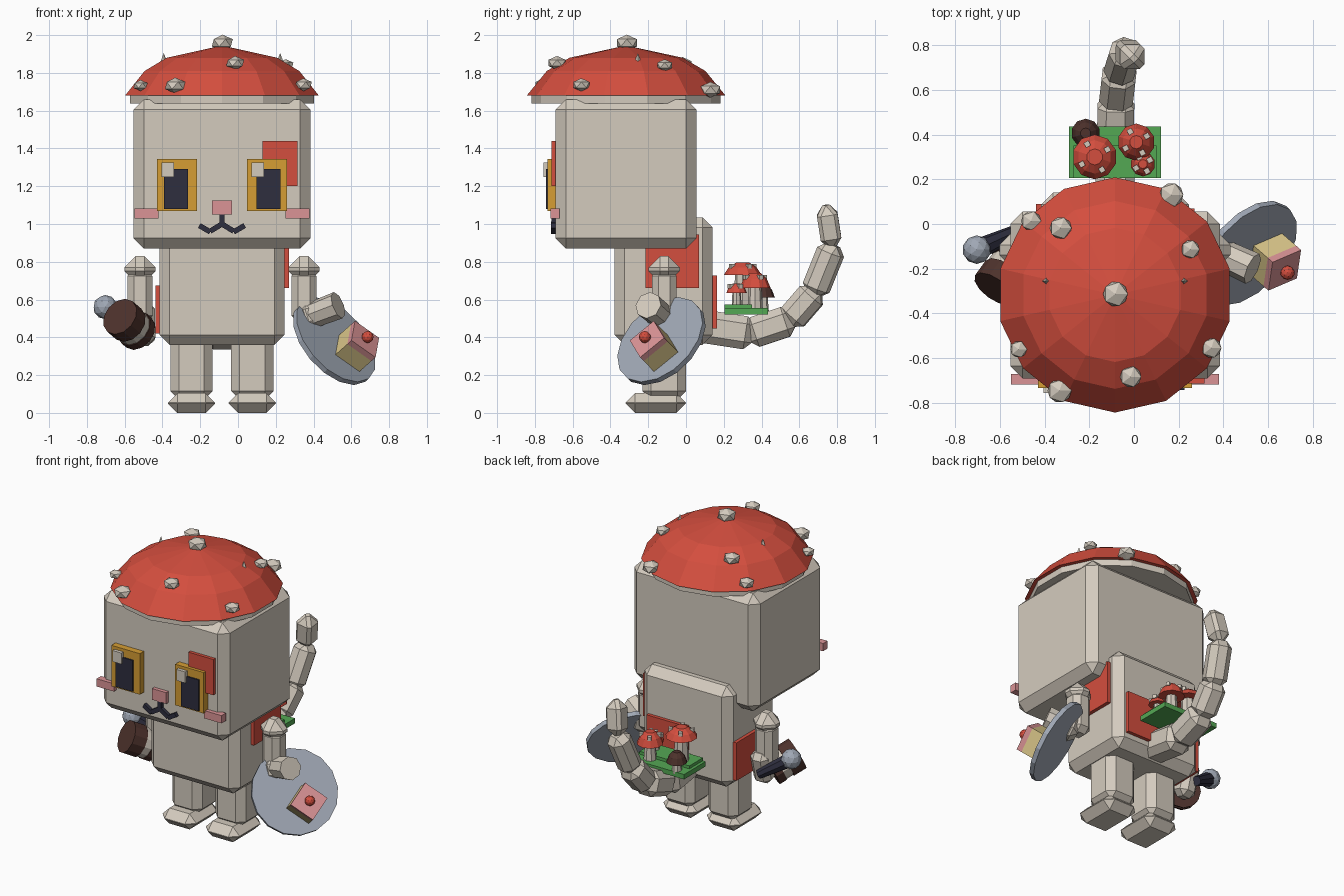
import bpy, bmesh, math
from mathutils import Vector, Matrix

if "Cube" in bpy.data.objects:
    bpy.data.objects.remove(bpy.data.objects["Cube"])


def mat(name, r, g, b):
    m = bpy.data.materials.new(name)
    lin = [((c / 255 + 0.055) / 1.055) ** 2.4 for c in (r, g, b)]
    m.diffuse_color = (*lin, 1)
    m.use_nodes = True
    m.node_tree.nodes["Principled BSDF"].inputs["Base Color"].default_value = m.diffuse_color
    return m


FUR = mat("pale_fur", 212, 203, 190)
RED = mat("mushroom_red", 212, 78, 62)
GOLD = mat("eye_gold", 214, 158, 52)
NAVY = mat("dark_navy", 46, 46, 62)
PINK = mat("soft_pink", 219, 148, 150)
BROWN = mat("dark_brown", 78, 50, 44)
STEEL = mat("steel_grey", 160, 168, 181)
GREEN = mat("grass_green", 84, 168, 84)
CREAM = mat("sponge_cream", 222, 202, 140)


def finish(name, bm, m):
    bmesh.ops.recalc_face_normals(bm, faces=bm.faces)
    me = bpy.data.meshes.new(name)
    bm.to_mesh(me)
    bm.free()
    me.materials.append(m)
    ob = bpy.data.objects.new(name, me)
    bpy.context.collection.objects.link(ob)
    return ob


def block(name, size, m, bevel=0, matrix=Matrix()):
    """Box with chamfered edges, placed by a matrix."""
    bm = bmesh.new()
    bmesh.ops.create_cube(bm, size=1)
    bmesh.ops.scale(bm, vec=size, verts=bm.verts)
    if bevel:
        bmesh.ops.bevel(bm, geom=bm.edges[:], offset=bevel, segments=1,
                        affect='EDGES', clamp_overlap=True)
    bm.transform(matrix)
    return finish(name, bm, m)


def box(name, x, y, z, m, bevel=0):
    """Box from (min, max) pairs."""
    c = [(a + b) / 2 for a, b in (x, y, z)]
    return block(name, [b - a for a, b in (x, y, z)], m, bevel, Matrix.Translation(c))


def along(p, q):
    d = Vector(q) - Vector(p)
    return d.length, d.to_track_quat('Z', 'Y').to_matrix().to_4x4()


def limb(name, p, q, r, m, bevel):
    """Chamfered box running between two points."""
    length, rot = along(p, q)
    mid = (Vector(p) + Vector(q)) / 2
    return block(name, (2 * r, 2 * r, length), m, bevel, Matrix.Translation(mid) @ rot)


def rod(name, p, q, r1, r2, m, n=12):
    """Straight or tapered cylinder between two points."""
    length, rot = along(p, q)
    bm = bmesh.new()
    bmesh.ops.create_cone(bm, cap_ends=True, segments=n, radius1=r1, radius2=r2, depth=length)
    bm.transform(Matrix.Translation((Vector(p) + Vector(q)) / 2) @ rot)
    return finish(name, bm, m)


def ball(name, c, r, m, sub=1, scale=(1, 1, 1)):
    bm = bmesh.new()
    bmesh.ops.create_icosphere(bm, subdivisions=sub, radius=r)
    bmesh.ops.scale(bm, vec=scale, verts=bm.verts)
    bm.transform(Matrix.Translation(c))
    return finish(name, bm, m)


def dome(name, x, y, profile, m, n):
    """Faceted cap from (radius, z) rings, ending in a point or a flat top."""
    bm = bmesh.new()
    rings = [[bm.verts.new((x + r * math.sin(2 * math.pi * i / n),
                            y + r * math.cos(2 * math.pi * i / n), z)) for i in range(n)]
             for r, z in profile]
    for a, b in zip(rings, rings[1:]):
        for i in range(n):
            bm.faces.new((a[i], a[(i + 1) % n], b[(i + 1) % n], b[i]))
    bm.faces.new(rings[0])
    bm.faces.new(rings[-1])
    bmesh.ops.remove_doubles(bm, verts=bm.verts, dist=0.0005)
    return finish(name, bm, m)


CX, CY = -0.085, -0.317

# Head and body
box("head", (-0.553, 0.384), (-0.69, 0.055), (0.87, 1.66), FUR, 0.055)
box("body", (-0.415, 0.246), (-0.378, 0.14), (0.36, 1.035), FUR, 0.053)

# Coloured coat patches
box("face_patch", (0.13, 0.315), (-0.712, -0.68), (1.2, 1.44), RED)
box("right_side_patch", (0.23, 0.27), (-0.214, 0.07), (0.66, 0.945), RED)
box("left_side_patch", (-0.438, -0.4), (-0.13, 0.09), (0.42, 0.675), RED)
box("back_patch", (-0.12, 0.18), (0.12, 0.163), (0.447, 0.727), RED)

# Legs, feet, shoulders and upper arms
for side, s in (("left", -1), ("right", 1)):
    lx, ax = CX + s * 0.161, CX + s * 0.434
    box(side + "_leg", (lx - 0.112, lx + 0.112), (-0.23, 0), (0.07, 0.45), FUR, 0.045)
    box(side + "_foot", (lx - 0.125, lx + 0.125), (-0.32, 0), (0, 0.104), FUR, 0.05)
    box(side + "_shoulder", (ax - 0.083, ax + 0.083), (-0.198, -0.033), (0.69, 0.83), FUR, 0.06)
    box(side + "_upper_arm", (ax - 0.066, ax + 0.066), (-0.18, -0.05), (0.48, 0.76), FUR, 0.035)
    # Face details mirrored about the head centre
    ex = CX + s * 0.2375
    box(side + "_eye", (ex - 0.106, ex + 0.106), (-0.733, -0.68), (1.07, 1.345), GOLD)
    px = ex + (0.009 if s > 0 else -0.006)
    box(side + "_pupil", (px - 0.064, px + 0.064), (-0.742, -0.73), (1.08, 1.29), NAVY)
    gx = ex - 0.049
    box(side + "_eye_glint", (gx - 0.033, gx + 0.033), (-0.755, -0.73), (1.25, 1.325), FUR)
    kx = CX + s * 0.4
    box(side + "_cheek", (kx - 0.064, kx + 0.064), (-0.717, -0.67), (1.03, 1.082), PINK)
    limb(side + "_mouth_inner", (CX, -0.70, 1.0), (CX + s * 0.062, -0.70, 0.962), 0.014, NAVY, 0)
    limb(side + "_mouth_outer", (CX + s * 0.062, -0.70, 0.958), (CX + s * 0.12, -0.70, 0.992), 0.014, NAVY, 0)
    # Ears, their tips just piercing the cap
    rod(side + "_ear", (CX + s * 0.308, -0.255, 1.62), (CX + s * 0.308, -0.255, 1.905), 0.11, 0, FUR, 4)
box("nose", (-0.138, -0.033), (-0.715, -0.68), (1.05, 1.125), PINK)
limb("mouth_stem", (CX, -0.70, 0.985), (CX, -0.70, 1.055), 0.013, NAVY, 0)

# Mushroom cap hat
CAP = [(0.526, 1.68), (0.42, 1.81), (0.30, 1.88), (0, 1.945)]
dome("hat_gills", CX, CY, [(0.5, 1.638), (0.5, 1.685)], FUR, 14)
dome("hat_cap", CX, CY, CAP, RED, 14)


def cap_height(r):
    for (r1, z1), (r2, z2) in zip(CAP, CAP[1:]):
        if r >= r2:
            return z1 + (z2 - z1) * (r1 - r) / (r1 - r2)


SPOTS = [(-0.083, -0.313, 0.062), (0.167, 0.13, 0.06), (-0.46, 0.013, 0.05),
         (-0.328, -0.018, 0.055), (0.252, -0.113, 0.046), (0.346, -0.554, 0.05),
         (-0.015, -0.683, 0.053), (-0.333, -0.745, 0.06), (-0.516, -0.56, 0.042)]
for x, y, r in SPOTS:
    z = cap_height(min(0.52, math.hypot(x - CX, y - CY)))
    ball("hat_spot", (x, y, z + 0.015), r, FUR, 1, (1, 1, 0.7))

# Curled tail of chunky links
TAIL = [(-0.085, 0.08, 0.46), (-0.085, 0.34, 0.42), (-0.08, 0.55, 0.49),
        (-0.065, 0.68, 0.64), (-0.035, 0.775, 0.875), (0.0, 0.74, 1.1)]
for i, (a, b) in enumerate(zip(TAIL, TAIL[1:])):
    a, b = Vector(a), Vector(b)
    e = (b - a).normalized() * (0.015 if i < 4 else 0)
    limb("tail_link", a - e, b + e, 0.088 - 0.006 * i, FUR, 0.04 if i < 4 else 0.05)

# Forearms
limb("right_forearm", (0.35, -0.115, 0.5), (0.43, -0.15, 0.53), 0.075, FUR, 0.04)
rod("right_paw", (0.40, -0.14, 0.52), (0.53, -0.20, 0.57), 0.07, 0.074, FUR, 8)
limb("left_forearm", (-0.505, -0.07, 0.58), (-0.5, -0.13, 0.36), 0.062, FUR, 0.035)

# Plate with a square cake and cherry
N = Vector((0.63, -0.55, 0.56)).normalized()
plate = Vector((0.51, -0.13, 0.38))
rod("plate", plate - N * 0.015, plate + N * 0.015, 0.27, 0.27, STEEL, 16)
U = Vector((0.156, 0.067, -0.11))
U = (U - N * U.dot(N)).normalized()
V = N.cross(U)
frame = Matrix((U, V, N)).transposed().to_4x4()
base = Vector((0.58, -0.125, 0.307))
for name, h0, h1, m in (("cake_sponge", 0, 0.115, CREAM), ("cake_frosting", 0.115, 0.15, PINK)):
    block(name, (0.165, 0.165, h1 - h0), m, 0,
          Matrix.Translation(base + N * (h0 + h1) / 2) @ frame)
ball("cherry", base + N * 0.17, 0.032, RED, 2)

# Banded barrel in the left paw
start, axis = Vector((-0.625, -0.29, 0.51)), Vector((0.13, 0.18, -0.11)).normalized()
for name, t0, t1, r, m in (("barrel_front", 0, 0.09, 0.105, BROWN), ("barrel_band", 0.09, 0.14, 0.098, FUR),
                           ("barrel_back", 0.14, 0.19, 0.103, BROWN)):
    rod(name, start + axis * t0, start + axis * t1, r, r, m, 12)

# Ball-ended handle
rod("handle", (-0.52, -0.03, 0.44), (-0.69, -0.11, 0.55), 0.03, 0.047, NAVY, 8)
ball("handle_ball", (-0.703, -0.115, 0.56), 0.064, STEEL, 2)

# Grass ledge with small mushrooms
box("grass_ledge", (-0.29, 0.12), (0.205, 0.435), (0.522, 0.555), GREEN)
box("grass_step", (-0.27, 0.1), (0.205, 0.35), (0.555, 0.575), GREEN)
MUSHROOMS = [(-0.176, 0.30, 0.1, 0.73, 0.065, RED), (0.01, 0.366, 0.083, 0.66, 0.08, RED),
             (0.04, 0.268, 0.055, 0.635, 0.05, RED), (-0.216, 0.406, 0.065, 0.61, 0.07, BROWN)]
for x, y, r, z, h, m in MUSHROOMS:
    rod("mushroom_stem", (x, y, 0.54), (x, y, z + 0.01), r * 0.5, r * 0.4, FUR, 8)
    dome("mushroom_cap", x, y, [(r, z), (r * 0.75, z + h * 0.6), (r * 0.36, z + h)], m, 10)
    if m == RED:
        for k in range(4):
            t = math.radians(30 + 90 * k)
            block("mushroom_spot", (0.024, 0.024, 0.024), FUR, 0,
                  Matrix.Translation((x + 0.66 * r * math.cos(t), y + 0.66 * r * math.sin(t), z + h * 0.72))
                  @ Matrix.Rotation(t, 4, 'Z'))
